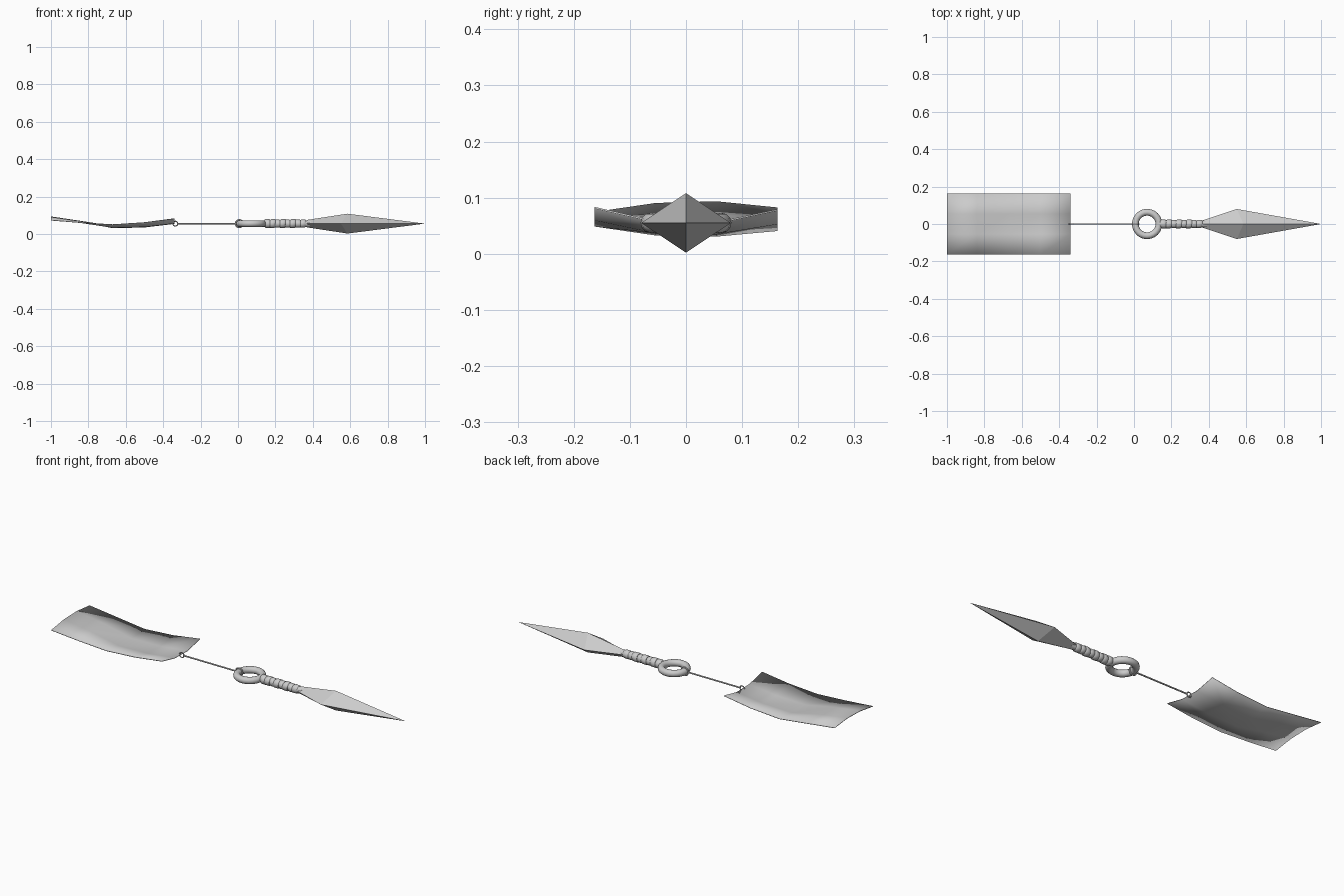
import bpy, bmesh, math
from mathutils import Vector

cube = bpy.data.objects.get("Cube")
if cube:
    bpy.data.objects.remove(cube, do_unlink=True)

AXIS_Z = 0.055  # height of the weapon's long axis

grey = bpy.data.materials.new("plain grey")
grey.use_nodes = True
grey.diffuse_color = (0.6, 0.6, 0.6, 1)
grey.node_tree.nodes["Principled BSDF"].inputs["Base Color"].default_value = (0.6, 0.6, 0.6, 1)


def finish(obj, smooth=None):
    obj.data.materials.clear()
    obj.data.materials.append(grey)
    if smooth:
        bpy.ops.object.select_all(action='DESELECT')
        obj.select_set(True)
        bpy.context.view_layer.objects.active = obj
        bpy.ops.object.shade_smooth_by_angle(angle=math.radians(smooth))
    return obj


def mesh_object(name, verts, faces, smooth=None):
    mesh = bpy.data.meshes.new(name)
    mesh.from_pydata(verts, [], faces)
    bm = bmesh.new()
    bm.from_mesh(mesh)
    bmesh.ops.recalc_face_normals(bm, faces=bm.faces)
    bm.to_mesh(mesh)
    bm.free()
    obj = bpy.data.objects.new(name, mesh)
    bpy.context.collection.objects.link(obj)
    return finish(obj, smooth)


def lathe_x(name, profile, sides, smooth=None):
    """Revolve (x, radius) points about the long axis, with capped ends."""
    verts, faces = [], []
    for x, r in profile:
        for k in range(sides):
            a = math.tau * k / sides
            verts.append((x, r * math.cos(a), AXIS_Z + r * math.sin(a)))
    for i in range(len(profile) - 1):
        for k in range(sides):
            n = (k + 1) % sides
            faces.append((i * sides + k, i * sides + n, (i + 1) * sides + n, (i + 1) * sides + k))
    faces.append(tuple(range(sides)))
    faces.append(tuple(range(len(verts) - sides, len(verts))))
    return mesh_object(name, verts, faces, smooth)


def torus(name, loc, major, minor, segs, sides, rot=(0, 0, 0)):
    bpy.ops.mesh.primitive_torus_add(location=loc, rotation=rot, major_radius=major,
                                     minor_radius=minor, major_segments=segs, minor_segments=sides)
    obj = bpy.context.object
    obj.name = name
    return finish(obj, 50)


# Blade: four flat facets to the tip, four back to the handle
r = 0.02
blade_verts = [(1, 0, AXIS_Z)]
for x, y, z in ((0.55, 0.08, 0), (0.585, 0, 0.053), (0.55, -0.08, 0), (0.585, 0, -0.053)):
    blade_verts.append((x, y, AXIS_Z + z))
for y, z in ((r, 0), (0, r), (-r, 0), (0, -r)):
    blade_verts.append((0.37, y, AXIS_Z + z))
blade_faces = [(5, 6, 7, 8)]
for k in range(4):
    n = (k + 1) % 4
    blade_faces += [(0, 1 + k, 1 + n), (1 + k, 5 + k, 5 + n, 1 + n)]
mesh_object("blade", blade_verts, blade_faces)

# Handle core, running from the ring into the blade
lathe_x("handle", [(0.13, 0.018), (0.39, 0.018)], 16, 40)

# Cloth wraps, each a short band with rounded shoulders, tilted a little
for i in range(8):
    x0, x1 = 0.143 + i * 0.027, 0.174 + i * 0.027
    rad = 0.024 if i in (0, 1, 3, 5) else 0.022
    band = lathe_x("handle_wrap_%d" % (i + 1),
                   [(x0, rad - 0.004), (x0 + 0.005, rad), (x1 - 0.005, rad), (x1, rad - 0.004)], 16, 50)
    lean = 0.10 if i % 2 else -0.10
    for v in band.data.vertices:
        v.co.x += lean * (v.co.y + v.co.z - AXIS_Z)

# Pommel ring
torus("pommel_ring", (0.07, 0, AXIS_Z), 0.063, 0.018, 24, 12)

# Cord with a loop round the ring and another through the tag
lathe_x("cord", [(-0.325, 0.004), (-0.01, 0.004)], 8, 50)
torus("cord_ring_loop", (0.007, 0, AXIS_Z), 0.0205, 0.004, 16, 6, (math.radians(90), 0, 0))
torus("cord_tag_loop", (-0.335, 0, AXIS_Z), 0.013, 0.003, 16, 6, (math.radians(90), 0, 0))

# Paper tag: heights across the width at each station along its length
WIDTHS = (-0.163, -0.054, 0.054, 0.163)
STATIONS = (
    (-1.00, (0.073, 0.089, 0.092, 0.081)),
    (-0.84, (0.060, 0.066, 0.068, 0.062)),
    (-0.67, (0.050, 0.034, 0.032, 0.042)),
    (-0.50, (0.061, 0.038, 0.036, 0.054)),
    (-0.34, (0.082, 0.057, 0.055, 0.078)),
)
tag_verts = [(x, y, z) for x, row in STATIONS for y, z in zip(WIDTHS, row)]
tag_faces = []
for i in range(len(STATIONS) - 1):
    for j in range(3):
        a = i * 4 + j
        tag_faces.append((a, a + 4, a + 5, a + 1))
tag = mesh_object("paper_tag", tag_verts, tag_faces, 40)
solid = tag.modifiers.new("thickness", 'SOLIDIFY')
solid.thickness = 0.003
solid.offset = 0
